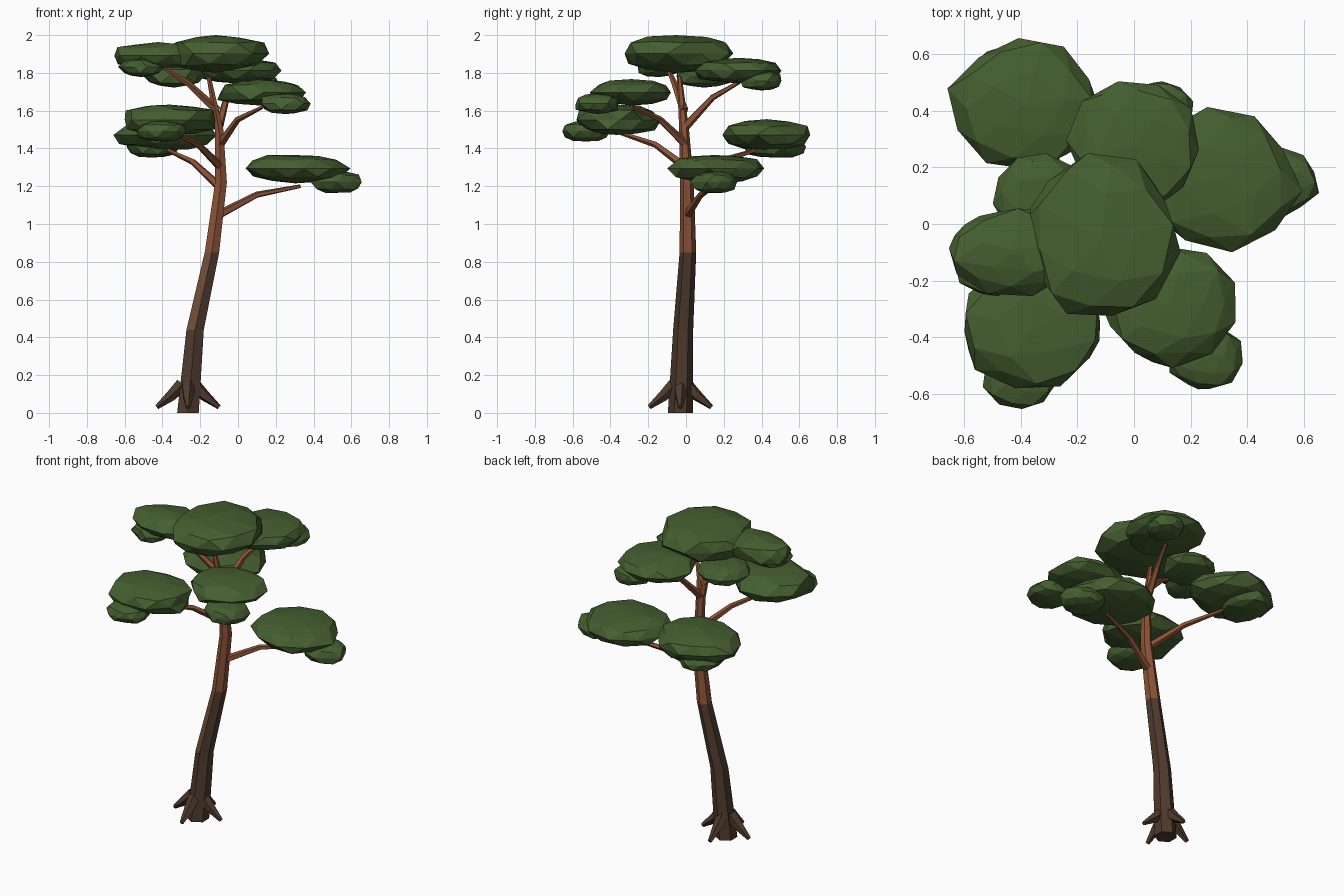
import bpy, bmesh, math, random
from mathutils import Vector

random.seed(23)
if "Cube" in bpy.data.objects:
    bpy.data.objects.remove(bpy.data.objects["Cube"])


def material(name, color):
    m = bpy.data.materials.new(name)
    m.use_nodes = True
    m.diffuse_color = (*color, 1)
    m.node_tree.nodes["Principled BSDF"].inputs["Base Color"].default_value = (*color, 1)
    return m


leaf = material("leaf green", (0.06, 0.115, 0.03))
dark_bark = material("dark bark", (0.078, 0.043, 0.026))
red_bark = material("red bark", (0.26, 0.085, 0.038))
worn_bark = material("worn bark", (0.165, 0.073, 0.04))


def finish(bm, name, *mats):
    bmesh.ops.recalc_face_normals(bm, faces=bm.faces)
    mesh = bpy.data.meshes.new(name)
    bm.to_mesh(mesh)
    bm.free()
    for m in mats:
        mesh.materials.append(m)
    obj = bpy.data.objects.new(name, mesh)
    bpy.context.collection.objects.link(obj)
    return obj


def tube(name, points, radii, sides, mats, level=False):
    """Faceted tube through the points; level keeps the rings horizontal."""
    pts = [Vector(p) for p in points]
    bm = bmesh.new()
    rings = []
    for i, (p, r) in enumerate(zip(pts, radii)):
        d = pts[min(i + 1, len(pts) - 1)] - pts[max(i - 1, 0)]
        u, v = Vector((1, 0, 0)), Vector((0, 1, 0))
        if not level:
            u = d.cross(Vector((0, 0, 1))).normalized()
            v = u.cross(d).normalized()
        angles = [math.tau * (k + .5) / sides for k in range(sides)]
        rings.append([bm.verts.new(p + r * (u * math.cos(a) + v * math.sin(a))) for a in angles])
    for a, b in zip(rings, rings[1:]):
        for k in range(sides):
            n = (k + 1) % sides
            bm.faces.new((a[k], a[n], b[n], b[k]))
    bm.faces.new(rings[0])
    bm.faces.new(rings[-1])
    return finish(bm, name, *mats)


# Leaning trunk: dark below, red above, one worn strip on the leaning side
trunk = tube("trunk",
             [(-.265, -.03, 0), (-.227, -.015, .44), (-.138, .01, .85), (-.09, .005, 1.22),
              (-.1, -.01, 1.5), (-.155, -.035, 1.78)],
             [.066, .053, .044, .036, .026, .013], 6, [dark_bark, red_bark, worn_bark], level=True)
for f in trunk.data.polygons:
    if f.center.z > .85:
        f.material_index = 1
    elif f.center.z > .45 and f.normal.x < -.3 and f.normal.y < -.3:
        f.material_index = 2

# Four flaring roots
for i, side in enumerate(("left", "back", "right", "front")):
    a = i * math.pi / 2
    out = Vector((math.cos(a), math.sin(a), 0))
    base = Vector((-.265, -.03, 0))
    tube(side + "_root",
         [base + out * r + Vector((0, 0, z)) for r, z in ((.03, .15), (.09, .09), (.165, .03))],
         [.038, .03, .013], 5, [dark_bark])

# Branches: start, bend and tip
branches = {
    "low_left": [(-.1, .01, 1.05), (.1, .08, 1.155), (.33, .15, 1.2)],
    "back_right": [(-.1, 0, 1.2), (-.24, .17, 1.33), (-.39, .4, 1.4)],
    "front_right": [(-.09, 0, 1.3), (-.21, -.16, 1.42), (-.36, -.37, 1.49)],
    "front_left": [(-.095, 0, 1.42), (0, -.14, 1.555), (.13, -.29, 1.62)],
    "back": [(-.1, 0, 1.52), (-.06, .14, 1.67), (-.01, .28, 1.75)],
    "high_right": [(-.11, -.01, 1.6), (-.26, -.06, 1.74), (-.4, -.1, 1.83)],
}
for name, pts in branches.items():
    tube(name + "_branch", pts, [.024, .017, .01], 5, [red_bark])


def clump(name, center, size):
    """Irregular faceted leaf pad with full sides, scaled to fill its size exactly."""
    bm = bmesh.new()
    bmesh.ops.create_icosphere(bm, subdivisions=2, radius=1)
    turn = random.uniform(0, math.tau)
    for v in bm.verts:
        d = v.co * random.uniform(.88, 1.06)
        x = d.x * math.cos(turn) - d.y * math.sin(turn)
        y = d.x * math.sin(turn) + d.y * math.cos(turn)
        v.co = Vector((x, y, math.copysign(abs(d.z) ** .7, d.z)))
    for axis in range(3):
        low = min(v.co[axis] for v in bm.verts)
        high = max(v.co[axis] for v in bm.verts)
        for v in bm.verts:
            unit = 2 * (v.co[axis] - low) / (high - low) - 1
            v.co[axis] = center[axis] + unit * size[axis]
    finish(bm, name, leaf)


# Leaf pads: centre and half sizes
pads = {
    "low_left_leaves": ((.318, .157, 1.29), (.278, .257, .075)),
    "low_left_tuft": ((.52, .145, 1.222), (.135, .125, .057)),
    "back_right_leaves": ((-.385, .425, 1.475), (.275, .233, .08)),
    "back_right_tuft": ((-.45, .47, 1.41), (.14, .165, .058)),
    "front_right_leaves": ((-.36, -.355, 1.552), (.24, .225, .08)),
    "front_right_tuft": ((-.405, -.53, 1.493), (.13, .125, .056)),
    "front_left_leaves": ((.125, -.295, 1.697), (.235, .215, .07)),
    "front_left_tuft": ((.255, -.47, 1.637), (.13, .115, .055)),
    "back_leaves": ((-.005, .275, 1.812), (.235, .23, .068)),
    "back_tuft": ((.1, .395, 1.76), (.11, .11, .053)),
    "crown_leaves": ((-.12, -.037, 1.9), (.285, .288, .1)),
    "crown_tuft": ((-.34, .1, 1.78), (.16, .15, .058)),
    "high_right_leaves": ((-.42, -.1, 1.895), (.235, .155, .068)),
    "high_right_tuft": ((-.51, -.14, 1.83), (.125, .115, .052)),
}
for name, (center, size) in pads.items():
    clump(name, center, size)
